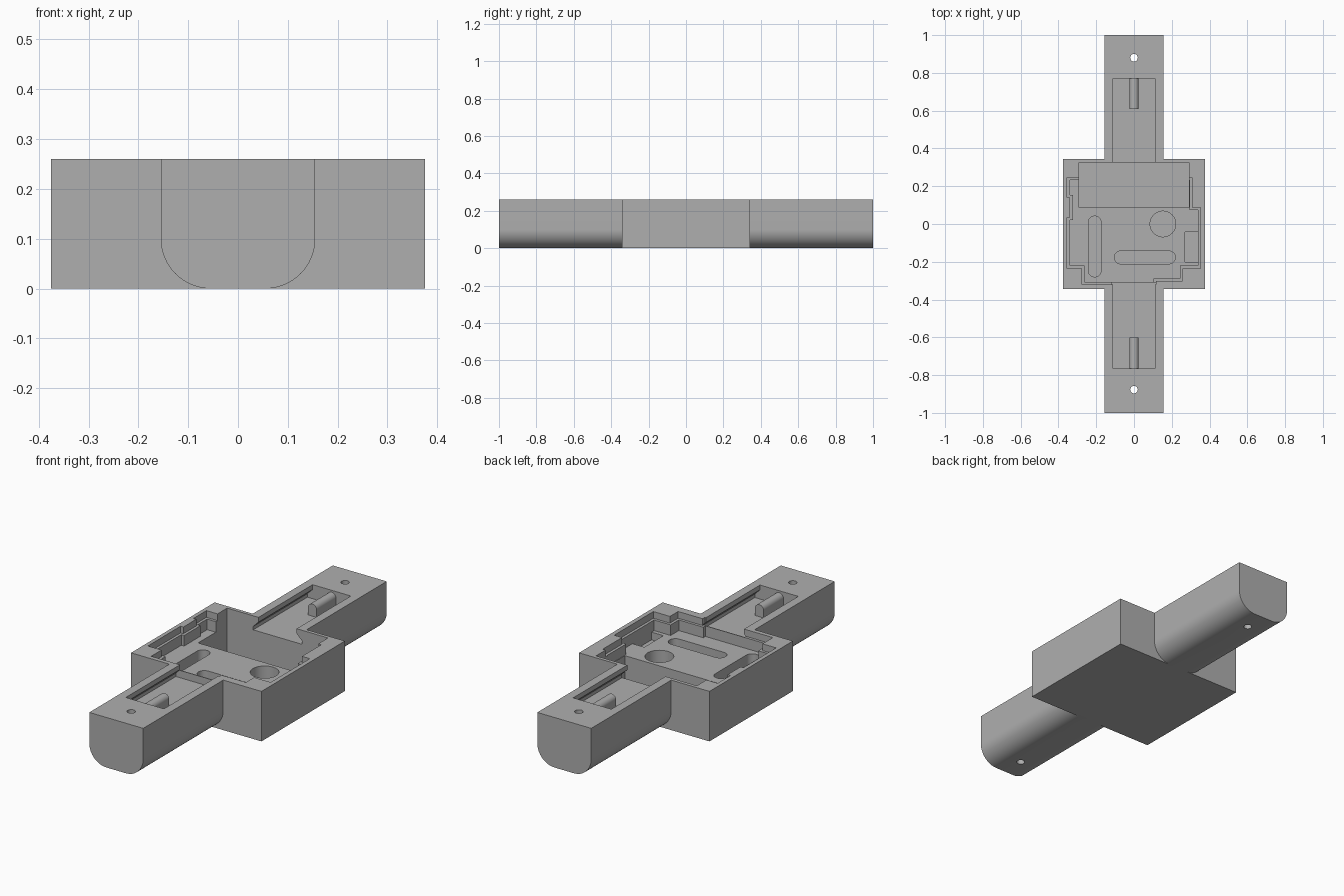
import bpy, bmesh
from math import sin, cos, pi, radians
from mathutils import Matrix

cube = bpy.data.objects.get("Cube")
if cube:
    bpy.data.objects.remove(cube, do_unlink=True)

grey = bpy.data.materials.new("plain grey")
grey.use_nodes = True
colour = (0.43, 0.43, 0.43, 1)
grey.diffuse_color = colour
grey.node_tree.nodes["Principled BSDF"].inputs["Base Color"].default_value = colour

TOP = 0.26
FLOOR = 0.17
ARM_FLOOR = 0.187
ABOVE = 0.3   # cutters end above the rim


def prism(name, outline, low, high, along_y=False):
    """Extrude an (x, y) outline in z, or an (x, z) outline in y."""
    bm = bmesh.new()
    place = (lambda a, b: (a, low, b)) if along_y else (lambda a, b: (a, b, low))
    face = bm.faces.new([bm.verts.new(place(a, b)) for a, b in outline])
    move = (0, high - low, 0) if along_y else (0, 0, high - low)
    new = bmesh.ops.extrude_face_region(bm, geom=[face])["geom"]
    bmesh.ops.translate(bm, vec=move, verts=[v for v in new if isinstance(v, bmesh.types.BMVert)])
    bmesh.ops.recalc_face_normals(bm, faces=bm.faces)
    mesh = bpy.data.meshes.new(name)
    bm.to_mesh(mesh)
    bm.free()
    mesh.materials.append(grey)
    ob = bpy.data.objects.new(name, mesh)
    bpy.context.collection.objects.link(ob)
    return ob


def rect(x0, x1, y0, y1):
    return [(x0, y0), (x1, y0), (x1, y1), (x0, y1)]


def arc(cx, cy, r, start, end, steps=16):
    angles = [radians(start + (end - start) * i / steps) for i in range(steps + 1)]
    return [(cx + r * cos(a), cy + r * sin(a)) for a in angles]


def circle(cx, cy, r):
    return arc(cx, cy, r, 0, 360, 40)[:-1]


def inset(points, d):
    """Shrink a right-angled, counter-clockwise outline by d."""
    result = []
    for i, (x, y) in enumerate(points):
        for px, py, qx, qy in ((*points[i - 1], x, y), (x, y, *points[(i + 1) % len(points)])):
            if abs(qx - px) > abs(qy - py):
                ny = d if qx > px else -d
            else:
                nx = -d if qy > py else d
        result.append((x + nx, y + ny))
    return result


def combine(target, tool, operation):
    mod = target.modifiers.new("cut", "BOOLEAN")
    mod.operation = operation
    mod.solver = "EXACT"
    mod.object = tool
    bpy.context.view_layer.objects.active = target
    bpy.ops.object.modifier_apply(modifier=mod.name)
    bpy.data.objects.remove(tool, do_unlink=True)


# Housing block with two round-bottomed arms
case = prism("case_body", rect(-0.375, 0.375, -0.343, 0.343), 0, TOP)
arm_section = ([(-0.155, TOP)] + arc(-0.055, 0.1, 0.1, 180, 270)
               + arc(0.055, 0.1, 0.1, 270, 360) + [(0.155, TOP)])
for side in (-1, 1):
    low, high = sorted((side * 0.3, side))
    combine(case, prism("arm", arm_section, low, high, True), "UNION")

# Stepped main recess: a shallow ledge and a slightly smaller floor
outline = [(-0.275, -0.32), (0.116, -0.32), (0.116, -0.302), (0.257, -0.302),
           (0.257, -0.235), (0.352, -0.235), (0.352, 0.087), (0.307, 0.087),
           (0.307, 0.246), (-0.354, 0.246), (-0.354, 0.14), (-0.338, 0.14),
           (-0.338, 0.034), (-0.354, 0.034), (-0.354, -0.235), (-0.275, -0.235)]
cuts = [prism("ledge_cut", outline, 0.225, ABOVE),
        prism("floor_cut", inset(outline, 0.014), FLOOR, ABOVE)]

# Deep rear compartment
cuts.append(prism("deep_cut", rect(-0.29, 0.29, 0.087, 0.325), 0.03, ABOVE))

# Arm channels with undercut sides
half = [(0.14, ARM_FLOOR), (0.14, 0.205), (0.11, 0.235), (0.11, ABOVE)]
channel = half + [(-x, z) for x, z in reversed(half)]
cuts.append(prism("rear_channel_cut", channel, 0.31, 0.77, True))
cuts.append(prism("front_channel_cut", channel, -0.765, -0.31, True))

# Floor slots, round well and small side recess
cuts.append(prism("long_slot_cut", arc(-0.208, 0.008, 0.034, 0, 180)
                  + arc(-0.208, -0.246, 0.034, 180, 360), 0.1, ABOVE))
cuts.append(prism("cross_slot_cut", arc(0.185, -0.177, 0.034, -90, 90)
                  + arc(-0.07, -0.177, 0.034, 90, 270), 0.1, ABOVE))
cuts.append(prism("well_cut", circle(0.153, 0, 0.068), 0.08, ABOVE))
cuts.append(prism("side_recess_cut", rect(0.27, 0.338, -0.2, -0.043), 0.13, ABOVE))

# Pin holes through both arms
for y in (-0.877, 0.88):
    cuts.append(prism("pin_hole_cut", circle(0, y, 0.02), -0.1, ABOVE))
for tool in cuts:
    combine(case, tool, "DIFFERENCE")

# Round-topped pegs standing in the arm channels
peg_section = [(-0.025, ARM_FLOOR - 0.01), (0.025, ARM_FLOOR - 0.01)] + arc(0, 0.225, 0.025, 0, 180)
parts = [case, prism("rear_peg", peg_section, 0.61, 0.772, True),
         prism("front_peg", peg_section, -0.767, -0.602, True)]

bpy.ops.object.select_all(action="DESELECT")
for ob in parts:
    ob.select_set(True)
bpy.context.view_layer.objects.active = case
bpy.ops.object.shade_smooth_by_angle(angle=radians(30))
